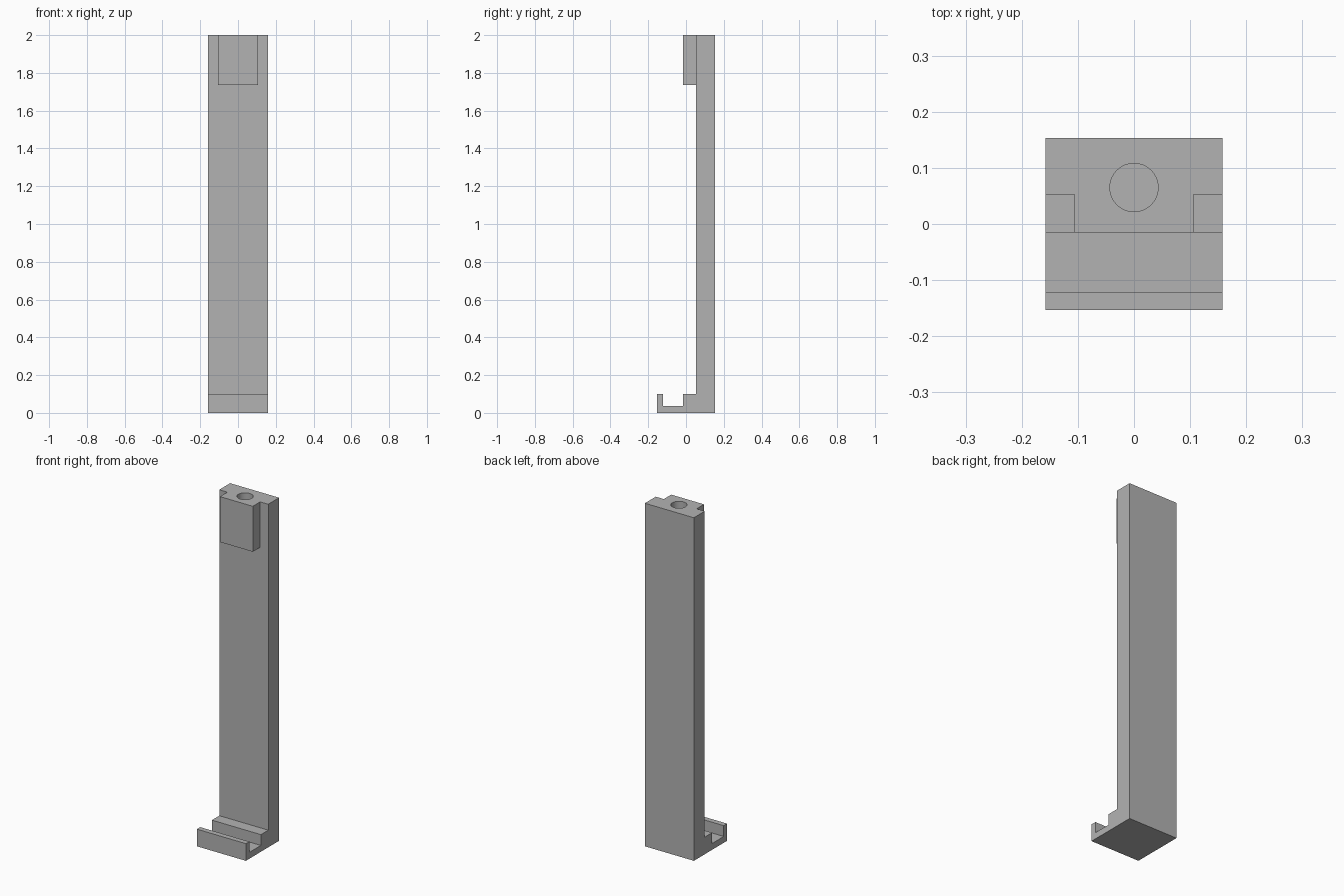
import bpy
import bmesh

cube = bpy.data.objects.get("Cube")
if cube:
    bpy.data.objects.remove(cube, do_unlink=True)

WIDTH = 0.316
TOP = 2.0

grey = bpy.data.materials.new("plain grey")
grey.use_nodes = True
colour = (0.45, 0.45, 0.45, 1)
grey.diffuse_color = colour
grey.node_tree.nodes["Principled BSDF"].inputs["Base Color"].default_value = colour


def prism(name, outline, width):
    """Extrude a (y, z) outline along x, centred on x = 0."""
    bm = bmesh.new()
    face = bm.faces.new([bm.verts.new((-width / 2, y, z)) for y, z in outline])
    side = bmesh.ops.extrude_face_region(bm, geom=[face])
    verts = [v for v in side["geom"] if isinstance(v, bmesh.types.BMVert)]
    bmesh.ops.translate(bm, verts=verts, vec=(width, 0, 0))
    bmesh.ops.recalc_face_normals(bm, faces=bm.faces)
    mesh = bpy.data.meshes.new(name)
    bm.to_mesh(mesh)
    bm.free()
    mesh.materials.append(grey)
    obj = bpy.data.objects.new(name, mesh)
    bpy.context.collection.objects.link(obj)
    return obj


def combine(target, tool, operation):
    """Apply a boolean and discard the tool."""
    mod = target.modifiers.new(operation, 'BOOLEAN')
    mod.operation = operation
    mod.solver = 'EXACT'
    mod.object = tool
    bpy.ops.object.select_all(action='DESELECT')
    bpy.context.view_layer.objects.active = target
    target.select_set(True)
    bpy.ops.object.modifier_apply(modifier=mod.name)
    bpy.data.objects.remove(tool, do_unlink=True)


# Upright with stepped foot, channel and front lip
upright = prism("upright_with_hooked_foot", [
    (-0.153, 0), (0.153, 0), (0.153, TOP), (0.053, TOP), (0.053, 0.1),
    (-0.015, 0.1), (-0.015, 0.037), (-0.122, 0.037), (-0.122, 0.1), (-0.153, 0.1),
], WIDTH)

# Block on the front of the upper end, embedded in the upright
block = prism("top_block", [
    (-0.015, 1.735), (0.08, 1.735), (0.08, TOP), (-0.015, TOP),
], 0.212)
combine(upright, block, 'UNION')

# Round blind hole in the upper end
depth = 0.25
bpy.ops.mesh.primitive_cylinder_add(vertices=64, radius=0.043, depth=depth * 2,
                                    location=(0, 0.065, TOP))
hole = bpy.context.object
hole.name = "hole_cutter"
hole.hide_render = True
hole.data.materials.append(grey)
combine(upright, hole, 'DIFFERENCE')

bpy.ops.object.shade_smooth_by_angle()
